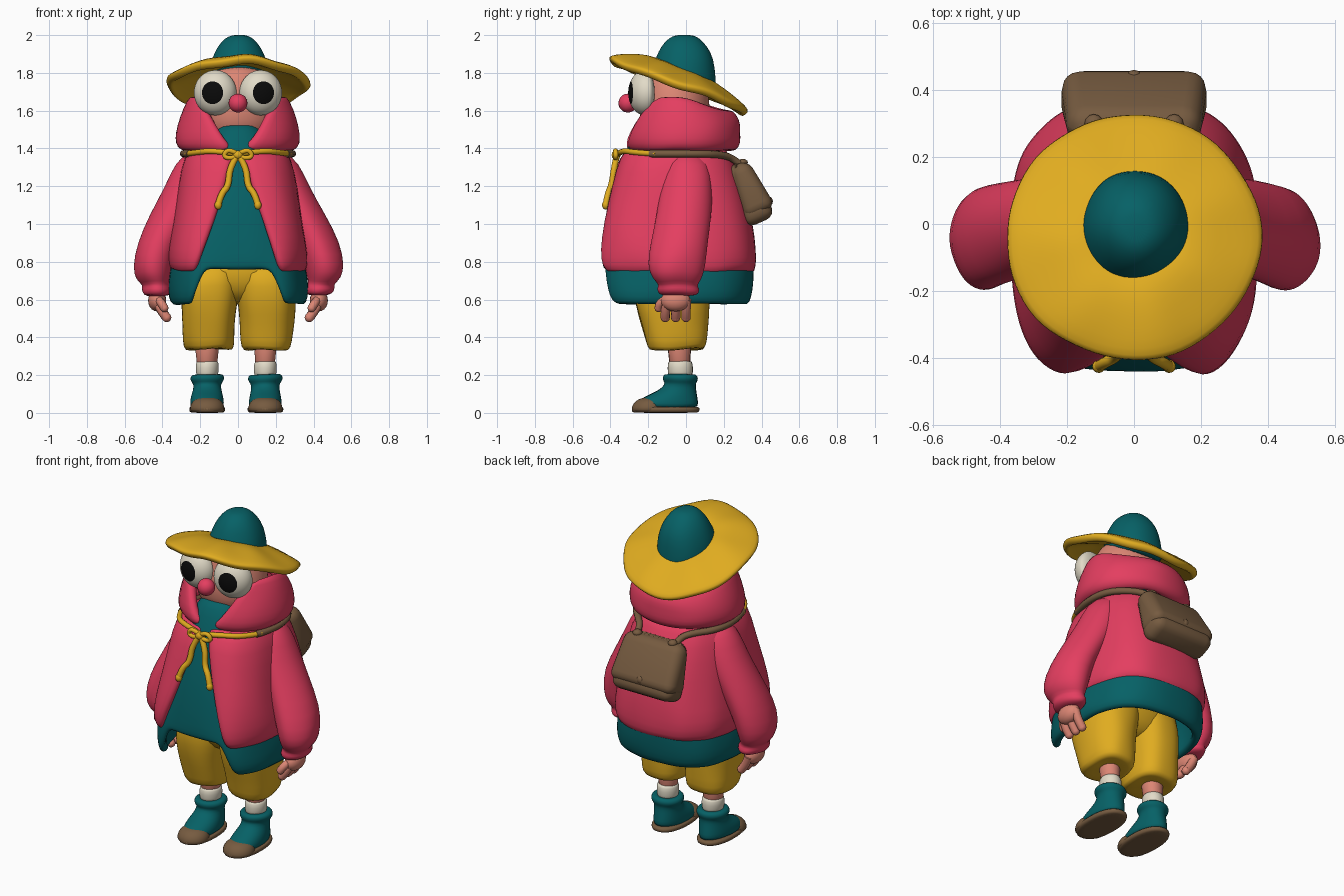
import bpy, bmesh
from math import sin, cos, pi, asin, atan2, copysign, radians, exp
from mathutils import Matrix, Vector, noise

cube = bpy.data.objects.get("Cube")
if cube:
    bpy.data.objects.remove(cube, do_unlink=True)


def material(name, rgb):
    lin = [((c / 255 + 0.055) / 1.055) ** 2.4 for c in rgb] + [1]
    m = bpy.data.materials.new(name)
    m.use_nodes = True
    m.diffuse_color = lin
    m.node_tree.nodes["Principled BSDF"].inputs["Base Color"].default_value = lin
    return m


PINK = material("pink", (228, 62, 96))
TEAL = material("teal", (6, 97, 102))
MUSTARD = material("mustard", (224, 172, 32))
SKIN = material("skin", (220, 134, 116))
CREAM = material("cream", (226, 219, 200))
BLACK = material("black", (10, 10, 10))
BROWN = material("brown", (118, 91, 64))


def add(name, bm, mat, thick=0, sub=1):
    me = bpy.data.meshes.new(name)
    bm.to_mesh(me)
    bm.free()
    ob = bpy.data.objects.new(name, me)
    bpy.context.collection.objects.link(ob)
    me.materials.append(mat)
    if thick:
        mod = ob.modifiers.new("thickness", "SOLIDIFY")
        mod.thickness, mod.offset = thick, -1
    if sub:
        ob.modifiers.new("smooth", "SUBSURF").levels = sub
        ob.modifiers["smooth"].render_levels = sub
    me.shade_smooth()
    return ob


def loft(name, mat, rings, gaps=None, n=2, seg=28, caps=True, thick=0, warp=None, lump=0.008):
    """Rings from top to bottom: z, cx, cy, rx, ry. gaps = half width of a front opening."""
    bm = bmesh.new()
    grid = []
    for i, (z, cx, cy, rx, ry) in enumerate(rings):
        t0 = asin(min(1, gaps[i] / rx) ** (n / 2)) if gaps else 0
        row = []
        for j in range(seg + bool(gaps)):
            t = t0 + (2 * pi - 2 * t0) * j / seg
            s, c = sin(t), cos(t)
            p = Vector((cx + rx * copysign(abs(s) ** (2 / n), s),
                        cy - ry * copysign(abs(c) ** (2 / n), c), z))
            if warp:
                p = warp(p)
            p += noise.noise_vector(p * 6) * lump
            row.append(bm.verts.new(p))
        grid.append(row)
    count = len(grid[0])
    for a, b in zip(grid, grid[1:]):
        for j in range(count - bool(gaps)):
            k = (j + 1) % count
            bm.faces.new((a[j], b[j], b[k], a[k]))
    if caps and not gaps:
        bm.faces.new(grid[0])
        bm.faces.new(grid[-1][::-1])
    return add(name, bm, mat, thick)


def ball(name, mat, loc, size, seg=20):
    bm = bmesh.new()
    bmesh.ops.create_uvsphere(bm, u_segments=seg, v_segments=seg // 2, radius=1)
    for v in bm.verts:
        v.co = Vector(a * b for a, b in zip(v.co, size)) + Vector(loc)
    return add(name, bm, mat, sub=0)


def tube(name, mat, points, radius):
    cu = bpy.data.curves.new(name, "CURVE")
    cu.dimensions = "3D"
    cu.bevel_depth, cu.bevel_resolution, cu.use_fill_caps = radius, 3, True
    sp = cu.splines.new("NURBS")
    sp.points.add(len(points) - 1)
    for q, p in zip(sp.points, points):
        q.co = (*p, 1)
    sp.use_endpoint_u, sp.order_u, sp.resolution_u = True, 3, 6
    cu.materials.append(mat)
    bpy.context.collection.objects.link(bpy.data.objects.new(name, cu))


def pouch(name, loc, size, tilt, bevel, taper):
    """Soft box that gets thinner towards its top."""
    bm = bmesh.new()
    bmesh.ops.create_cube(bm, size=1)
    for v in bm.verts:
        slim = 1 - taper * (v.co.z + .5)
        v.co = Vector((v.co.x * size[0] * (1 - .1 * (v.co.z + .5)), v.co.y * size[1] * slim, v.co.z * size[2]))
    bmesh.ops.bevel(bm, geom=bm.edges[:], offset=bevel, segments=4, affect="EDGES", profile=0.5)
    ob = add(name, bm, BROWN, sub=0)
    ob.location, ob.rotation_euler = loc, (tilt, 0, 0)


def smooth(a, b, x):
    t = max(0, min(1, (x - a) / (b - a)))
    return t * t * (3 - 2 * t)


# Hat: the brim tips up at the front and slopes down from the crown
def tilt_crown(p):
    p.z -= 0.38 * p.y * smooth(1.9, 1.76, p.z)
    return p


def tilt_brim(p):
    r = Vector((p.x, p.y + 0.04)).length
    a = atan2(p.x, -p.y - 0.04)
    edge = smooth(0.1, 0.37, r)
    p.x *= 1 + edge * (.035 + .012 * sin(5 * a))
    p.z += -0.385 * p.y - .1 * max(0, -.15 - p.y) + edge * (0.01 * sin(3 * a + 1) + 0.008 * sin(7 * a))
    return p


loft("hat_crown", TEAL, [(2.0, .004, -.01, .03, .04), (1.985, .004, -.01, .072, .08),
     (1.94, .004, -.01, .112, .125), (1.88, .004, -.005, .14, .155), (1.81, .004, -.005, .16, .166),
     (1.76, .004, -.005, .162, .167), (1.73, .004, -.005, .15, .15)], warp=tilt_crown)
loft("hat_brim", MUSTARD, [(z, 0, -.04, r, r) for z, r in
     ((1.82, .09), (1.817, .17), (1.797, .24), (1.772, .31), (1.75, .36), (1.733, .376))],
     seg=40, caps=False, thick=.045, warp=tilt_brim)

# Head and face
loft("head", SKIN, [(1.84, 0, -.08, .09, .1), (1.79, 0, -.07, .16, .15), (1.71, 0, -.06, .2, .175),
     (1.6, 0, -.06, .22, .192), (1.5, 0, -.06, .2, .18), (1.42, 0, -.06, .12, .11)], lump=.003)
ball("nose", PINK, (0, -.308, 1.64), (.05, .05, .05))
for s, side in ((-1, "right"), (1, "left")):
    bm = bmesh.new()
    bmesh.ops.create_uvsphere(bm, u_segments=40, v_segments=24, radius=1)
    for f in bm.faces:  # the pupil is the cap around the front pole
        f.material_index = int(f.calc_center_median().z > cos(radians(29)))
    turn = Matrix.Rotation(s * radians(11), 3, "Z")
    for v in bm.verts:  # full at the front, flatter behind
        x, y, z = v.co
        depth = .09 if z > 0 else .045
        v.co = turn @ Vector((x * .114, -z * depth, y * .12)) + Vector((s * .12, -.215, 1.695))
    bmesh.ops.recalc_face_normals(bm, faces=bm.faces)
    add(side + "_eye", bm, CREAM, sub=0).data.materials.append(BLACK)


# Hood, jacket and shirt
def drop_back(p):
    p.z -= 0.07 * smooth(-.05, .25, p.y) * smooth(1.45, 1.65, p.z)
    return p


def front_lobes(p):
    if p.y < 0:
        p.y -= .035 * exp(-((abs(p.x) - .27) / .09) ** 2) * smooth(1.25, .9, p.z)
    return p


def raise_front(p):
    if p.y < 0 and p.z < .8:
        p.z = .79 - (.79 - p.z) * (.15 + .85 * smooth(.17, .25, abs(p.x)))
    return front_lobes(p)


loft("hood", PINK, [(1.6, 0, -.02, .215, .21), (1.67, 0, -.02, .235, .225), (1.68, 0, -.01, .265, .255),
     (1.62, 0, 0, .296, .287), (1.53, 0, -.01, .324, .3), (1.45, 0, -.02, .335, .312),
     (1.405, 0, -.02, .325, .305), (1.375, 0, -.03, .28, .27)],
     gaps=[.2, .215, .22, .18, .125, .08, .05, .04], thick=.06, warp=drop_back)
loft("jacket", PINK, [(1.41, 0, -.05, .22, .24), (1.365, 0, -.06, .285, .295), (1.2, 0, -.05, .315, .35),
     (1.0, 0, -.047, .345, .403), (.86, 0, -.048, .372, .42), (.78, 0, -.048, .37, .42),
     (.735, 0, -.045, .35, .395)],
     gaps=[.02, .03, .07, .14, .195, .22, .23], n=2.75, seg=40, thick=.05, warp=front_lobes, lump=.012)
loft("shirt", TEAL, [(1.54, 0, -.1, .08, .12), (1.5, 0, -.09, .13, .18), (1.4, 0, -.06, .2, .25),
     (1.2, 0, -.045, .27, .335), (1.0, 0, -.042, .31, .378), (.82, 0, -.042, .345, .4),
     (.76, 0, -.042, .36, .4), (.68, 0, -.042, .37, .398), (.61, 0, -.042, .37, .39),
     (.565, 0, -.042, .35, .37)],
     n=2.6, seg=60, caps=False, thick=.05, warp=raise_front)

# Shorts
loft("shorts_seat", MUSTARD, [(.9, 0, -.06, .24, .19), (.75, 0, -.07, .27, .2),
     (.64, 0, -.07, .22, .17), (.57, 0, -.06, .1, .1)], n=2.4)

for s, side in ((-1, "right"), (1, "left")):
    loft(side + "_shorts_leg", MUSTARD, [(.82, s * .13, -.075, .14, .2), (.66, s * .145, -.078, .155, .205),
         (.56, s * .153, -.07, .15, .195), (.48, s * .155, -.062, .142, .178), (.38, s * .152, -.052, .137, .162),
         (.33, s * .15, -.05, .125, .15), (.34, s * .15, -.05, .08, .1)], n=2.5, lump=.012)

    # Leg, sock and boot
    x = -.163 if s < 0 else .145
    loft(side + "_leg", SKIN, [(.45, x, -.04, .065, .065), (.32, x, -.035, .06, .06), (.22, x, -.03, .05, .055)])
    loft(side + "_sock", CREAM, [(.277, x, -.03, .05, .055), (.27, x, -.03, .061, .067),
         (.21, x, -.03, .061, .067), (.18, x, -.03, .05, .06)], lump=.004)
    loft(side + "_boot", TEAL, [(.2, x, -.03, .055, .06), (.207, x, -.03, .08, .084), (.185, x, -.03, .093, .096),
         (.165, x, -.03, .085, .088), (.15, x, -.03, .071, .08), (.115, x, -.045, .075, .1),
         (.085, x, -.08, .085, .14), (.05, x, -.105, .09, .17), (.02, x, -.105, .088, .168)], lump=.005)
    loft(side + "_sole", BROWN, [(.035, x, -.108, .088, .172), (.028, x, -.108, .097, .182),
         (.004, x, -.108, .095, .18), (0, x, -.108, .08, .165)], n=2.3, lump=0)
    loft(side + "_toe_cap", BROWN, [(.082, x, -.19, .03, .03), (.073, x, -.19, .068, .065),
         (.045, x, -.195, .09, .09), (.012, x, -.198, .093, .093), (.004, x, -.198, .08, .08)], lump=0)

    # Sleeve with gathered cuff
    loft(side + "_sleeve", PINK, [(z, s * a, cy, rx, ry) for z, a, cy, rx, ry in (
         (1.38, .2, .01, .05, .06), (1.33, .225, .01, .1, .115), (1.2, .26, .005, .12, .135),
         (1.05, .34, -.01, .125, .145), (.9, .425, -.035, .118, .15), (.78, .455, -.05, .107, .152),
         (.71, .452, -.05, .09, .13), (.68, .435, -.045, .068, .1), (.66, .43, -.045, .078, .115),
         (.635, .428, -.045, .076, .112), (.615, .425, -.045, .06, .09))], seg=24, lump=.014)

    # Hand with thumb and three fingers
    ball(side + "_palm", SKIN, (s * .428, -.055, .595), (.048, .078, .058))
    for k, y in enumerate((-.105, -.05, .005)):
        tip = (s * .378, y - .005, .505)
        tube(side + "_finger_" + str(k + 1), SKIN, [(s * .43, y * .9, .6), (s * .415, y - .005, .55), tip], .025)
        ball(side + "_fingertip_" + str(k + 1), SKIN, tip, (.025, .025, .025), 12)
    tube(side + "_thumb", SKIN, [(s * .43, -.08, .61), (s * .41, -.145, .59), (s * .39, -.145, .555)], .022)
    ball(side + "_thumb_tip", SKIN, (s * .39, -.145, .555), (.022, .022, .022), 12)

    # Satchel strap over the shoulder, neck cord and its hanging end
    tube(side + "_strap", BROWN, [(s * .12, .33, 1.28), (s * .13, .26, 1.34), (s * .18, .205, 1.365),
         (s * .28, .1, 1.372), (s * .295, -.08, 1.372), (s * .255, -.19, 1.372)], .019)
    tube(side + "_neck_cord", MUSTARD, [(s * .27, -.16, 1.372), (s * .225, -.265, 1.378),
         (s * .13, -.34, 1.39), (0, -.36, 1.37)], .015)
    tube(side + "_cord_end", MUSTARD, [(0, -.365, 1.37), (s * .045, -.38, 1.3), (s * .05, -.395, 1.2),
         (s * .09, -.415, 1.16), (s * .105, -.425, 1.1)], .017)
    ball(side + "_cord_knot", MUSTARD, (s * .105, -.425, 1.1), (.02, .02, .024), 12)
    tube(side + "_bow_loop", MUSTARD, [(0, -.37, 1.37), (s * .05, -.375, 1.4), (s * .08, -.37, 1.36),
         (s * .04, -.375, 1.345), (0, -.37, 1.36)], .013)
ball("bow_knot", MUSTARD, (0, -.37, 1.365), (.027, .024, .024), 12)

# Satchel on the back
LEAN = radians(24)
pouch("satchel", (0, .328, 1.165), (.42, .18, .34), LEAN, .06, .4)
pouch("satchel_flap", (0, .335, 1.188), (.44, .18, .29), LEAN, .055, .4)
ball("satchel_button", BROWN, (0, .44, 1.12), (.025, .02, .025), 12)
for s, side in ((-1, "right"), (1, "left")):
    ball(side + "_strap_button", BROWN, (s * .12, .3, 1.325), (.028, .028, .02), 12)
